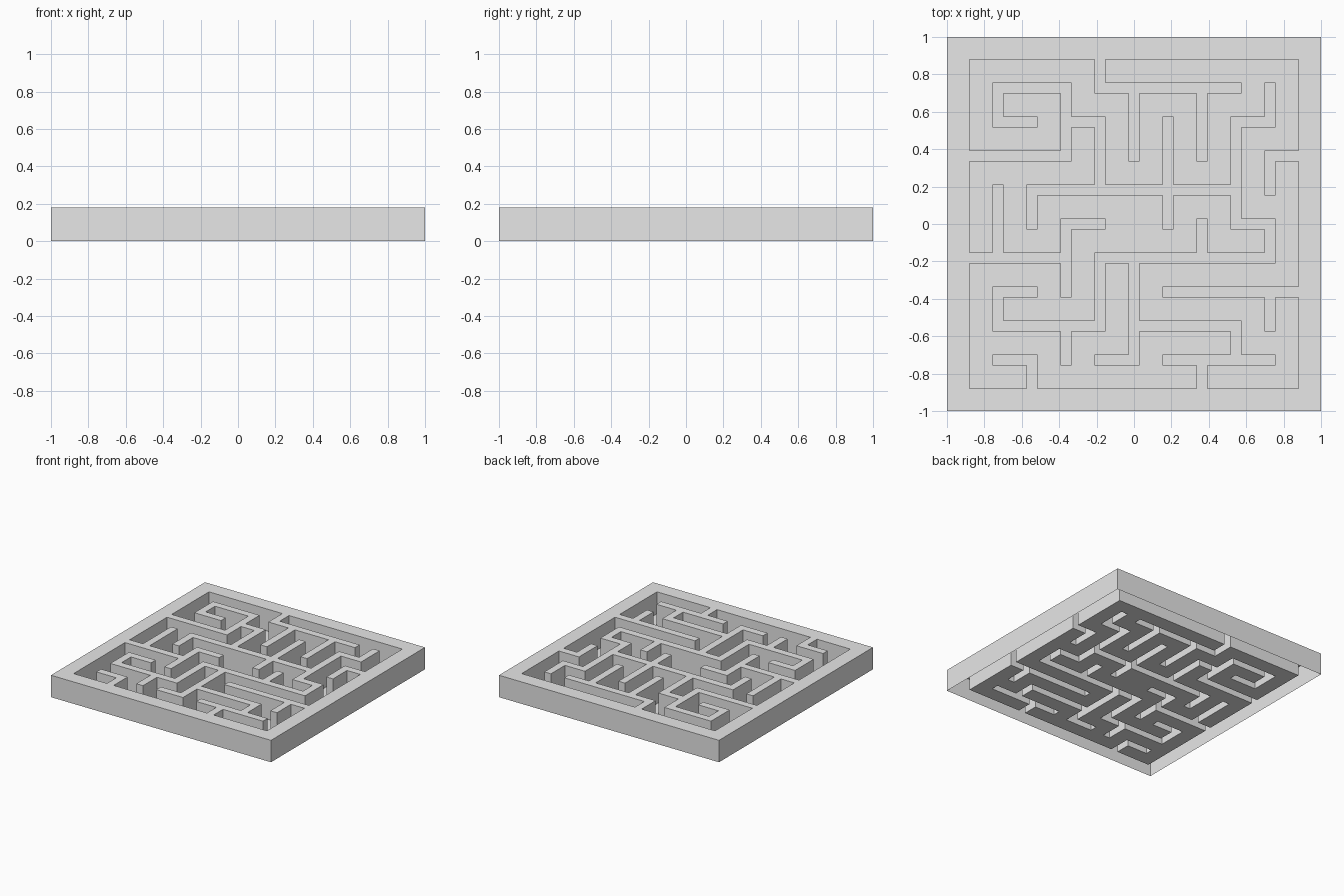
import bpy
import bmesh

cube = bpy.data.objects.get("Cube")
if cube:
    bpy.data.objects.remove(cube, do_unlink=True)

HEIGHT = 0.18
UNIT = 2 / 33          # a wall is one unit thick, a corridor or rim two
CORRIDORS = 10
LAST = 2 * CORRIDORS   # index of the far rim row

# Wall runs as paths over wall lines, counted from the centre; 5 is the rim
north_walls = [
    [(-1, 5), (-1, 4), (3, 4)],
    [(0, 4), (0, 2)],
    [(2, 4), (2, 2)],
    [(5, 2), (4, 2), (4, 1)],
    [(-5, 2), (-2, 2), (-2, 4), (-4, 4), (-4, 3), (-3, 3)],
    [(-2, 3), (-1, 3), (-1, 1)],
]
middle_walls = [
    [(-3, 0), (-3, 1), (3, 1)],
    [(1, 0), (1, 3)],
    [(4, 4), (4, 3), (3, 3), (3, 0), (4, 0), (4, -1), (-1, -1)],
    [(2, 0), (2, -1)],
    [(-5, -1), (-2, -1)],
    [(-4, -1), (-4, 1)],
    [(-2, -2), (-2, 0), (-1, 0)],
]
south_walls = [
    [(5, -2), (1, -2)],
    [(4, -2), (4, -3)],
    [(2, -5), (2, -4)],
    [(1, -4), (4, -4)],
    [(3, -4), (3, -3), (0, -3)],
    [(0, -1), (0, -4), (-1, -4)],
    [(-1, -1), (-1, -3), (-4, -3), (-4, -2), (-3, -2)],
    [(-2, -3), (-2, -4)],
    [(-3, -5), (-3, -4), (-4, -4)],
]


def cell_index(line):
    return 2 * (line + CORRIDORS // 2)


# Grid lines: rim, then alternating corridors and walls, then rim
steps = [2] + [2, 1] * (CORRIDORS - 1) + [2, 2]
lines = [-1.0]
for step in steps:
    lines.append(lines[-1] + step * UNIT)

# Raised cells: the rim and every wall run
cells = [(i, j) for i in range(LAST + 1) for j in range(LAST + 1)]
raised = {c for c in cells if c[0] in (0, LAST) or c[1] in (0, LAST)}
for path in north_walls + middle_walls + south_walls:
    for start, end in zip(path, path[1:]):
        xs = sorted((cell_index(start[0]), cell_index(end[0])))
        ys = sorted((cell_index(start[1]), cell_index(end[1])))
        raised.update((i, j) for i in range(xs[0], xs[1] + 1)
                      for j in range(ys[0], ys[1] + 1))

bm = bmesh.new()
corners = {}


def vert(i, j, z):
    key = (i, j, z)
    if key not in corners:
        corners[key] = bm.verts.new((lines[i], lines[j], z))
    return corners[key]


# One folded skin: floor, wall tops and wall sides, hollow underneath
for i, j in cells:
    is_raised = (i, j) in raised
    z = HEIGHT if is_raised else 0.0
    ring = [(i, j), (i + 1, j), (i + 1, j + 1), (i, j + 1)]
    bm.faces.new([vert(a, b, z) for a, b in ring])
    if is_raised:
        neighbours = [(i, j - 1), (i + 1, j), (i, j + 1), (i - 1, j)]
        for n, neighbour in enumerate(neighbours):
            if neighbour not in raised:
                p, q = ring[n], ring[(n + 1) % 4]
                bm.faces.new([vert(*p, 0.0), vert(*q, 0.0),
                              vert(*q, HEIGHT), vert(*p, HEIGHT)])

mesh = bpy.data.meshes.new("maze_board")
bm.to_mesh(mesh)
bm.free()

# Plain grey over the whole board
grey = bpy.data.materials.new("light_grey")
grey.use_nodes = True
colour = (0.8, 0.8, 0.8, 1.0)
grey.diffuse_color = colour
grey.node_tree.nodes["Principled BSDF"].inputs["Base Color"].default_value = colour
mesh.materials.append(grey)

board = bpy.data.objects.new("maze_board", mesh)
bpy.context.scene.collection.objects.link(board)
